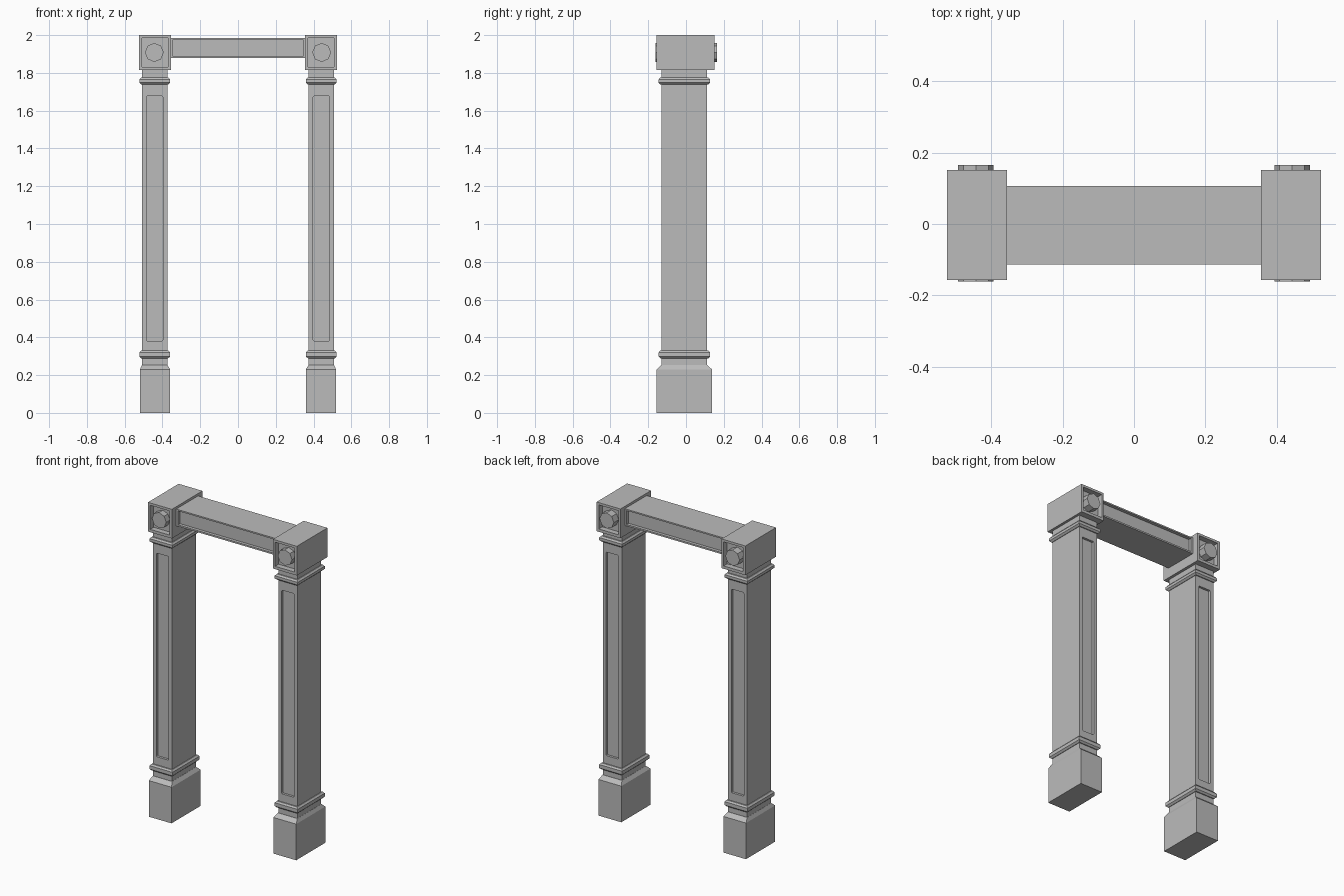
import bpy, bmesh, math
from mathutils import Matrix

if "Cube" in bpy.data.objects:
    bpy.data.objects.remove(bpy.data.objects["Cube"])

stone = bpy.data.materials.new("grey_stone")
stone.diffuse_color = (0.5, 0.5, 0.5, 1)
stone.use_nodes = True
stone.node_tree.nodes["Principled BSDF"].inputs["Base Color"].default_value = stone.diffuse_color


def finish(bm, name, mirror):
    bmesh.ops.recalc_face_normals(bm, faces=bm.faces)
    mesh = bpy.data.meshes.new(name)
    bm.to_mesh(mesh)
    bm.free()
    mesh.materials.append(stone)
    obj = bpy.data.objects.new(name, mesh)
    bpy.context.collection.objects.link(obj)
    if mirror:
        obj.modifiers.new("other_side", 'MIRROR').use_axis = (True, False, False)
    return obj


def loft(bm, sections):
    """Stack of rectangles (half width, half depth, z) about a centre."""
    rings = []
    for cx, cy, hx, hy, z in sections:
        rings.append([bm.verts.new((cx + sx * hx, cy + sy * hy, z))
                      for sx, sy in ((-1, -1), (1, -1), (1, 1), (-1, 1))])
    for a, b in zip(rings, rings[1:]):
        for i in range(4):
            j = (i + 1) % 4
            bm.faces.new((a[i], a[j], b[j], b[i]))
    bm.faces.new(rings[0][::-1])
    bm.faces.new(rings[-1])


def panelled_box(name, x, y, z, px, pz, depth, corner=0, mirror=True):
    """Box with a sunken rectangular panel on its front and back."""
    bm = bmesh.new()
    cx, cy = sum(x) / 2, sum(y) / 2
    hx, hy = (x[1] - x[0]) / 2, (y[1] - y[0]) / 2
    loft(bm, [(cx, cy, hx, hy, z[0]), (cx, cy, hx, hy, z[1])])
    bmesh.ops.recalc_face_normals(bm, faces=bm.faces)
    for face in [f for f in bm.faces if abs(f.normal.y) > 0.9]:
        side = 1 if face.normal.y > 0 else -1
        mx, mz = face.calc_center_median().x, face.calc_center_median().z
        bmesh.ops.inset_individual(bm, faces=[face], thickness=0.01)
        for v in face.verts:
            v.co.x = px[0] if v.co.x < mx else px[1]
            v.co.z = pz[0] if v.co.z < mz else pz[1]
        inner = bmesh.ops.extrude_discrete_faces(bm, faces=[face])["faces"][0]
        walls = []
        for v in inner.verts:
            walls += [e for e in v.link_edges if e not in inner.edges]
            v.co.y -= side * depth
        if corner:
            bmesh.ops.bevel(bm, geom=walls, offset=corner, segments=2,
                            profile=0.5, affect='EDGES')
    return finish(bm, name, mirror)


CX = -0.441   # column axis
CY = -0.009

# Plinth with sloped shoulder
bm = bmesh.new()
loft(bm, [(-0.439, CY, 0.08, 0.147, 0), (-0.439, CY, 0.08, 0.147, 0.23),
          (CX, CY, 0.068, 0.121, 0.253)])
finish(bm, "plinth", True)

# Column shaft with long sunken panels
panelled_box("column_shaft", (-0.508, -0.374), (-0.129, 0.111), (0.25, 1.82),
             (-0.485, -0.398), (0.381, 1.677), 0.015, 0.006)

# Collar mouldings with chamfered edges
for name, z0, z1 in (("lower_collar", 0.288, 0.33), ("upper_collar", 1.738, 1.775)):
    bm = bmesh.new()
    loft(bm, [(CX, CY, 0.07, 0.126, z0), (CX, CY, 0.081, 0.136, z0 + 0.01),
              (CX, CY, 0.081, 0.136, z1 - 0.01), (CX, CY, 0.072, 0.128, z1)])
    finish(bm, name, True)

# Capital block with framed recess
panelled_box("capital_block", (-0.524, -0.356), (-0.157, 0.151), (1.814, 2.0),
             (-0.508, -0.371), (1.832, 1.985), 0.035)

# Eight-sided bosses in the recesses
for name, y0, y1 in (("front_boss", -0.161, -0.115), ("back_boss", 0.11, 0.165)):
    bm = bmesh.new()
    bmesh.ops.create_cone(
        bm, cap_ends=True, segments=8, radius1=0.05, radius2=0.05, depth=y1 - y0,
        matrix=Matrix.Translation((-0.443, (y0 + y1) / 2, 1.908))
        @ Matrix.Rotation(math.pi / 2, 4, 'X'))
    finish(bm, name, True)

# Lintel beam with sunken panels
panelled_box("lintel_beam", (-0.358, 0.358), (-0.113, 0.107), (1.878, 1.985),
             (-0.343, 0.343), (1.888, 1.976), 0.02, mirror=False)
